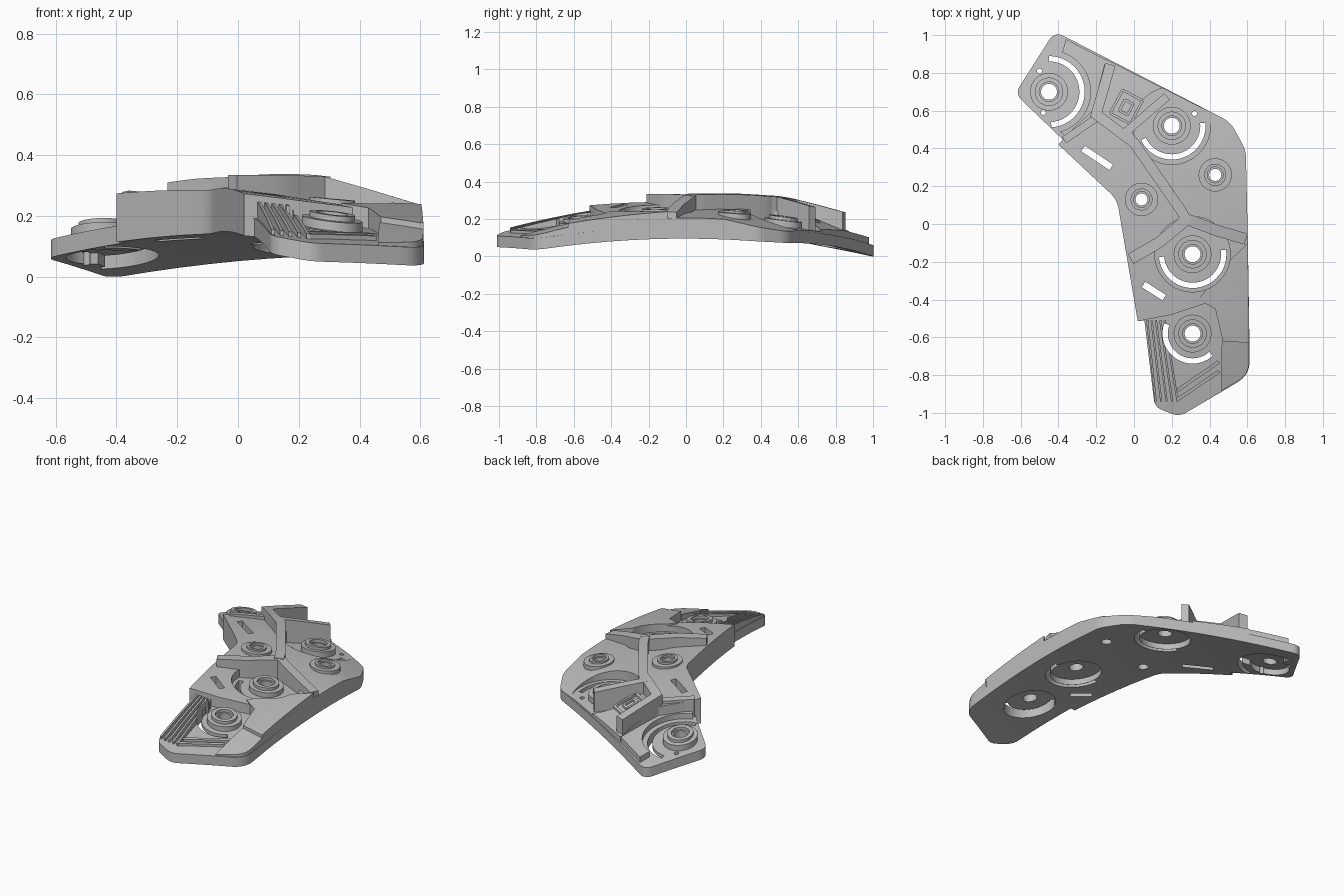
import bpy, bmesh, math
from mathutils import Vector

if "Cube" in bpy.data.objects:
    bpy.data.objects.remove(bpy.data.objects["Cube"], do_unlink=True)

grey = bpy.data.materials.new("plain grey")
grey.use_nodes = True
grey.diffuse_color = (0.5, 0.5, 0.5, 1)
grey.node_tree.nodes["Principled BSDF"].inputs["Base Color"].default_value = (0.5, 0.5, 0.5, 1)


def under(x, y):
    """Height of the domed underside."""
    return max(0, .1435 - .05*x - .036*y - .05*x*x + .053*x*y - .098*y*y)


def deck_top(x, y):
    """Deck thickness, thinner outward and toward the back edge."""
    return .14 - .05*x - .2*max(0, .472*x + .882*y - .45)


def rib_top(x, y):
    return .215 - .03*x - .07*max(0, abs(y) - .5)


def cross_top(x, y):
    return .205 - .06*max(0, .28 - x) - .2*max(0, x - .28)


def rounded(corners):
    """Polygon from (x, y, radius) corners."""
    pts = []
    for i, (x, y, r) in enumerate(corners):
        p = Vector((x, y))
        if r == 0:
            pts.append(p)
            continue
        a = Vector(corners[i - 1][:2]) - p
        b = Vector(corners[(i + 1) % len(corners)][:2]) - p
        a.normalize()
        b.normalize()
        d = r / math.tan(a.angle(b) / 2)
        for k in range(9):
            t = k / 8
            pts.append(p + a*d*(1 - t)**2 + b*d*t**2)
    return pts


def arc(c, r, a0, a1, n=24):
    angles = [math.radians(a0 + (a1 - a0)*i/n) for i in range(n + 1)]
    return [(c[0] + r*math.cos(a), c[1] + r*math.sin(a)) for a in angles]


def circle(c, r, n=40):
    return arc(c, r, 0, 360, n)[:-1]


def band(path, width):
    """Outline of a strip along an open path."""
    path = [Vector(p) for p in path]
    left, right = [], []
    for i, p in enumerate(path):
        d0 = (p - path[max(i - 1, 0)]).normalized()
        d1 = (path[min(i + 1, len(path) - 1)] - p).normalized()
        d = (d0 + d1).normalized()
        miter = max(d.dot(d1 if i == 0 else d0), .5)
        off = Vector((-d.y, d.x)) * (width / 2 / miter)
        left.append(p + off)
        right.append(p - off)
    return left + right[::-1]


def solid(name, outline, lo, hi, step=.1):
    """Slab that follows the dome, from lo to hi above the underside."""
    bm = bmesh.new()
    bm.faces.new([bm.verts.new((p[0], p[1], 0)) for p in outline])
    bmesh.ops.triangulate(bm, faces=bm.faces[:])
    for axis in ((1, 0, 0), (0, 1, 0)):
        for k in range(-10, 11):
            co = Vector(axis) * (k*step + .0037)
            bmesh.ops.bisect_plane(bm, geom=bm.verts[:] + bm.edges[:] + bm.faces[:],
                                   dist=1e-5, plane_co=co, plane_no=axis)
    bottom = bm.verts[:]
    grown = bmesh.ops.extrude_face_region(bm, geom=bm.faces[:], use_keep_orig=True)
    top = [g for g in grown["geom"] if isinstance(g, bmesh.types.BMVert)]
    for group, h in ((bottom, lo), (top, hi)):
        for v in group:
            v.co.z = under(v.co.x, v.co.y) + (h(v.co.x, v.co.y) if callable(h) else h)
    bmesh.ops.triangulate(bm, faces=bm.faces[:])
    bmesh.ops.recalc_face_normals(bm, faces=bm.faces[:])
    me = bpy.data.meshes.new(name)
    bm.to_mesh(me)
    bm.free()
    ob = bpy.data.objects.new(name, me)
    bpy.context.collection.objects.link(ob)
    me.materials.append(grey)
    return ob


def activate(ob):
    for o in bpy.context.selected_objects:
        o.select_set(False)
    ob.select_set(True)
    bpy.context.view_layer.objects.active = ob


def extent(ob):
    xs = [v.co.x for v in ob.data.vertices]
    ys = [v.co.y for v in ob.data.vertices]
    return min(xs), max(xs), min(ys), max(ys)


def cut(ob, cutters):
    activate(ob)
    a = extent(ob)
    for tool in cutters:
        b = extent(tool)
        if a[0] < b[1] and b[0] < a[1] and a[2] < b[3] and b[2] < a[3]:
            m = ob.modifiers.new("cut", 'BOOLEAN')
            m.operation, m.solver, m.object = 'DIFFERENCE', 'EXACT', tool
            bpy.ops.object.modifier_apply(modifier=m.name)


tools = []


def cutter(outline, lo=-.1, hi=.5):
    ob = solid("cutter", outline, lo, hi)
    ob.hide_render = True
    tools.append(ob)
    return ob


# Mount positions: centre, seat height, slot radius, slot start and end angle
mounts = {"tip": ((-.45, .70), .095, .175, 90, -86),
          "back": ((.20, .52), .105, .165, 205, 365),
          "middle": ((.31, -.16), .115, .165, 185, 368),
          "front": ((.31, -.58), .09, .145, 160, 312)}
small_mounts = {"inner": (.04, .13), "outer": (.43, .26)}

# Through holes, underside pockets and slots
through = []
for name, (c, h, r, a0, a1) in mounts.items():
    pocket = circle(c, .15)
    if name == "tip":
        pocket = arc(c, .165, -35, 85) + arc(c, .115, 95, 315)
    through += [cutter(circle(c, .042)), cutter(pocket, hi=.037),
                cutter(band(arc(c, r, a0, a1), .028))]
through += [cutter(circle(c, .032)) for c in small_mounts.values()]
through += [cutter(circle(c, .013, 16)) for c in ((-.5, .81), (-.48, .59), (.32, .585))]
through += [cutter(band(p, .035)) for p in (((-.27, .40), (-.12, .30)), ((.05, -.32), (.16, -.39)))]

# Round recesses sunk into the raised layers
recess = [cutter(circle(mounts["back"][0], .205), .07), cutter(circle(mounts["middle"][0], .2), .085),
          cutter(circle(mounts["tip"][0], .22), .03)]

parts = []


def part(name, outline, lo, hi, sunk=False):
    ob = solid(name, outline, lo, hi)
    cut(ob, through + (recess if sunk else []))
    parts.append(ob)
    return ob


# Bent base plate
back_right = [(.51, .54, .16), (.592, .39, .16), (.603, -.1, 0)]
inner_edge = [(.02, -.515, 0), (-.09, .13, .15), (-.40, .42, 0)]
part("base_plate", rounded([(-.42, 1.02, .06)] + back_right + [
    (.614, -.80, .14), (.24, -1.02, .09), (.11, -.97, .07), (.055, -.51, 0)]
    + inner_edge + [(-.37, .44, 0), (-.63, .69, .06)]), 0, .06)

# Main deck, and the step beside the tip mount
part("main_deck", rounded([(-.15, .873, 0)] + back_right + [
    (.608, -.42, 0), (.38, -.42, 0), (.2, -.48, 0)] + inner_edge + [(-.36, .47, 0), (-.22, .6, 0)]),
    .045, deck_top, True)
part("tip_step", [(-.36, .978), (-.14, .865), (-.2, .58), (-.36, .46), (-.48, .57)],
     .045, .095, True)

# Raised ribs
part("long_rib", band([(-.125, .845), (-.2, .58), (0, .43), (.25, .07), (.28, .01)], .055), .05, rib_top)
part("back_rib", band([(.175, .675), (-.04, .49), (.03, .385)], .045), .05, rib_top)
part("cross_rib", band([(-.018, -.185), (.13, -.1), (.28, .025), (.44, -.035), (.593, -.08)], .06),
     .05, cross_top)
part("inner_rim", band([(-.37, .445), (-.2, .56)], .04), .05, .17, True)

# Front side plates, stepping down toward the front
part("side_plate", [(.603, -.1), (.61, -.63), (.47, -.62), (.43, -.45), (.34, -.4), (.5, -.2)],
     .045, lambda x, y: .135 + .05*(y + .3), True)
part("side_plate_tip", rounded([(.61, -.62, 0), (.609, -.795, .12), (.46, -.885, 0), (.465, -.62, 0)]),
     .045, lambda x, y: .10 + .12*(y + .62))

# Fine ridges on the front pad
for i in range(5):
    x = .07 + .023*i
    part(f"front_ridge_{i + 1}", band([(x, -.51), (x + .045 + .006*i, -.94)], .011),
         .045, lambda x, y: .075 + .09*(y + .95))
for i, shift in enumerate((0, .05)):
    part(f"diagonal_ridge_{i + 1}", band([(.23, -.93 + shift), (.45, -.78 + shift)], .018), .045, .075)

# Stepped mounting rings with open collars
for name, (c, h, r, a0, a1) in mounts.items():
    part(name + "_mount_seat", circle(c, .1), .045, h)
    collar = part(name + "_mount_collar", circle(c, .075), h - .02, h + .018)
    cut(collar, [cutter(circle(c, .052))])
for name, c in small_mounts.items():
    h = deck_top(*c)
    part(name + "_mount_seat", circle(c, .088), .1, h + .015)
    collar = part(name + "_mount_collar", circle(c, .058), h, h + .027)
    cut(collar, [cutter(circle(c, .042))])

# Small raised panel on the back deck
ax, ay, c = Vector((.88, -.47)), Vector((.47, .88)), Vector((-.04, .62))
corner = lambda u, v: c + ax*u + ay*v
panel_bars = [((-.06, -.07), (-.06, .07)), ((.06, -.07), (.06, .07)), ((-.06, -.07), (.06, -.07)),
              ((-.06, .07), (.06, .07)), ((-.025, -.035), (.025, -.035)), ((-.025, .03), (.025, .03)),
              ((-.025, -.035), (-.025, .03)), ((.025, -.035), (.025, .03))]
for i, (p, q) in enumerate(panel_bars):
    part(f"panel_bar_{i + 1}", band([corner(*p), corner(*q)], .014), .09,
         lambda x, y: deck_top(x, y) + .012)

for tool in tools:
    bpy.data.objects.remove(tool, do_unlink=True)
for ob in parts:
    activate(ob)
    bpy.ops.object.shade_smooth_by_angle(angle=math.radians(30))
